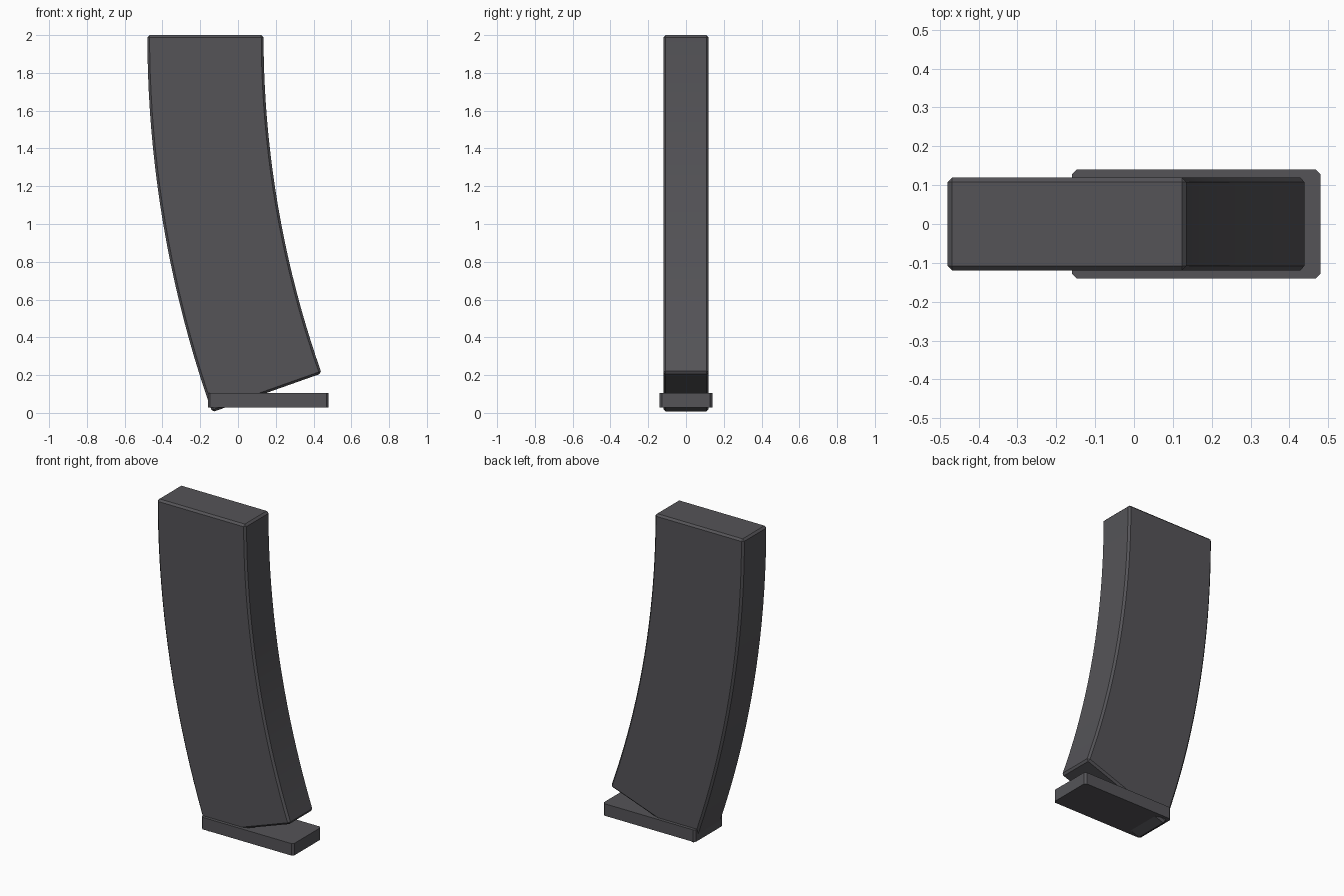
import bpy, bmesh, math

if "Cube" in bpy.data.objects:
    bpy.data.objects.remove(bpy.data.objects["Cube"], do_unlink=True)

TOP = 2.0
SEGMENTS = 20
SWEEP = math.radians(19.5)
OUTER_R, WIDTH = 5.98, 0.615
CENTRE_X = OUTER_R - 0.48
CHAMFER = 0.012

grey = bpy.data.materials.new("dark grey")
grey.use_nodes = True
grey.diffuse_color = (0.09, 0.088, 0.097, 1)
grey.node_tree.nodes["Principled BSDF"].inputs["Base Color"].default_value = grey.diffuse_color


def make_object(name, bm):
    mesh = bpy.data.meshes.new(name)
    bmesh.ops.recalc_face_normals(bm, faces=bm.faces)
    bm.to_mesh(mesh)
    bm.free()
    mesh.materials.append(grey)
    obj = bpy.data.objects.new(name, mesh)
    bpy.context.collection.objects.link(obj)
    return obj


# Curved body: an arc-shaped strip, thickened and chamfered
bm = bmesh.new()
previous = None
for i in range(SEGMENTS + 1):
    a = SWEEP * i / SEGMENTS
    row = [bm.verts.new((CENTRE_X - r * math.cos(a), 0, TOP - r * math.sin(a)))
           for r in (OUTER_R, OUTER_R - WIDTH)]
    if previous:
        bm.faces.new((previous[0], previous[1], row[1], row[0]))
    previous = row
body = make_object("curved_body", bm)

solid = body.modifiers.new("Thickness", "SOLIDIFY")
solid.thickness = 0.24
solid.offset = 0
bevel = body.modifiers.new("Chamfer", "BEVEL")
bevel.width = CHAMFER
bevel.segments = 1
bevel.limit_method = "ANGLE"
bevel.angle_limit = math.radians(30)

# Base plate: flat block with chamfered upright corners
bm = bmesh.new()
bmesh.ops.create_cube(bm, size=1)
bmesh.ops.scale(bm, vec=(0.64, 0.28, 0.075), verts=bm.verts)
bmesh.ops.translate(bm, vec=(0.16, 0, 0.067), verts=bm.verts)
upright = [e for e in bm.edges if abs(e.verts[0].co.z - e.verts[1].co.z) > 0.05]
bmesh.ops.bevel(bm, geom=upright, offset=CHAMFER, segments=1, affect="EDGES")
plate = make_object("base_plate", bm)

# Smooth the long curve while keeping the chamfers crisp
bpy.ops.object.select_all(action="DESELECT")
body.select_set(True)
bpy.context.view_layer.objects.active = body
for name in ("Thickness", "Chamfer"):
    bpy.ops.object.modifier_apply(modifier=name)
bpy.ops.object.shade_smooth_by_angle(angle=math.radians(20))
